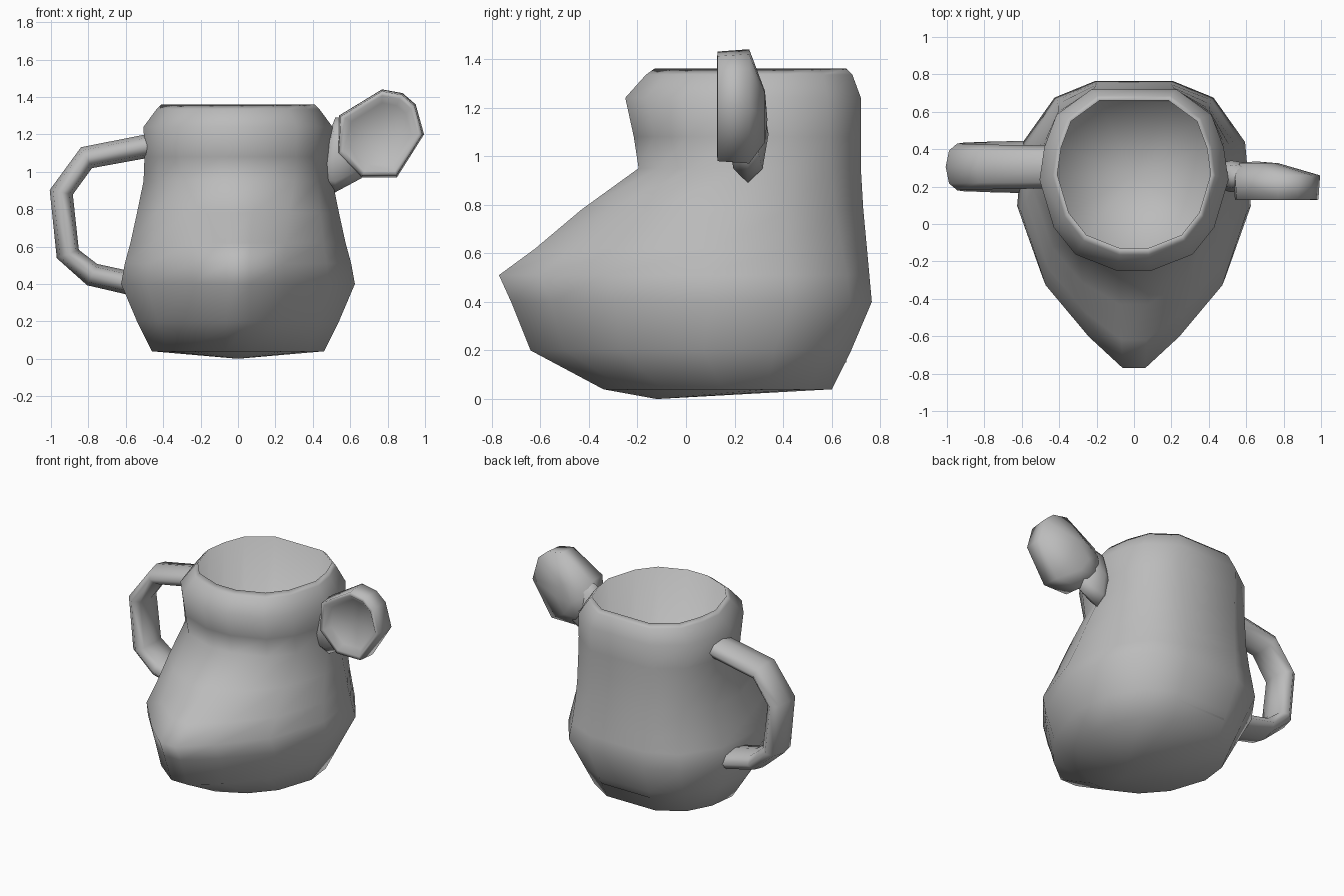
import bpy, bmesh, math
from mathutils import Vector

cube = bpy.data.objects.get("Cube")
if cube:
    bpy.data.objects.remove(cube, do_unlink=True)

grey = bpy.data.materials.new("clay_grey")
grey.use_nodes = True
COLOUR = (0.5, 0.5, 0.5, 1)
grey.diffuse_color = COLOUR
grey.node_tree.nodes["Principled BSDF"].inputs["Base Color"].default_value = COLOUR


def loft(name, rings, start=None, end=None, angle=85):
    """Skin equal-length rings; close each end with a fan to an apex or a flat cap."""
    bm = bmesh.new()
    loops = [[bm.verts.new(p) for p in ring] for ring in rings]
    n = len(loops[0])
    for a, b in zip(loops, loops[1:]):
        for i in range(n):
            j = (i + 1) % n
            bm.faces.new((a[i], a[j], b[j], b[i]))
    for loop, apex in ((loops[0], start), (loops[-1], end)):
        if apex:
            tip = bm.verts.new(apex)
            for i in range(n):
                bm.faces.new((loop[i], loop[(i + 1) % n], tip))
        else:
            bm.faces.new(loop)
    bmesh.ops.recalc_face_normals(bm, faces=bm.faces)
    mesh = bpy.data.meshes.new(name)
    bm.to_mesh(mesh)
    bm.free()
    mesh.materials.append(grey)
    ob = bpy.data.objects.new(name, mesh)
    bpy.context.collection.objects.link(ob)
    bpy.ops.object.select_all(action='DESELECT')
    ob.select_set(True)
    bpy.context.view_layer.objects.active = ob
    bpy.ops.object.shade_smooth_by_angle(angle=math.radians(angle))
    return ob


# Half outlines from front to back: (share of half width, share of depth)
ROUND = [(.18, 0), (.62, .09), (.85, .24), (1, .5), (.95, .68), (.82, .86), (.45, 1)]
SNOUT = [(.1, 0), (.4, .11), (.78, .29), (1, .55), (.95, .78), (.68, .94), (.33, 1)]


def head_ring(z, width, front, back, snout):
    half = []
    for r, s in zip(ROUND, SNOUT):
        x, t = Vector(r).lerp(Vector(s), snout)
        half.append((x * width, front + t * (back - front), z))
    return half + [(-x, y, z) for x, y, z in reversed(half)]


# Head-shaped cup: outside from base to rim, then down the straight inner wall
head_levels = [
    (.04, .46, -.34, .6, .4),
    (.2, .54, -.64, .68, .8),
    (.4, .625, -.72, .765, 1),
    (.51, .605, -.77, .755, 1),
    (.62, .575, -.62, .745, .8),
    (.78, .54, -.43, .73, .5),
    (.95, .505, -.195, .72, .1),
    (1.08, .5, -.215, .72, 0),
    (1.24, .505, -.25, .72, 0),
    (1.335, .435, -.165, .685, 0),
    (1.36, .41, -.13, .66, 0),
    (.15, .41, -.13, .66, 0),
]
loft("head_cup", [head_ring(*lv) for lv in head_levels],
     start=(0, -.12, 0), end=(0, .26, .12), angle=180)


# Handle: flattened tube swept along a bent path on the right
path = [Vector(p) for p in ((-.47, 1.14), (-.81, 1.075), (-.945, .89),
                            (-.91, .56), (-.78, .45), (-.58, .405))]
handle_rings = []
for i, p in enumerate(path):
    before, after = path[max(i - 1, 0)], path[min(i + 1, len(path) - 1)]
    along = (after - before).normalized()
    side = Vector((-along.y, along.x))
    depth = .115 + .005 * i
    ring = []
    for k in range(8):
        turn = math.tau * k / 8
        q = p + side * math.cos(turn) * .063
        ring.append((q.x, .305 + math.sin(turn) * depth, q.y))
    handle_rings.append(ring)
loft("handle", handle_rings)


# Ear: dished disc facing the front on the left, its back leaning to the head
EAR = [(.54, 1.3), (.77, 1.44), (.88, 1.42), (.95, 1.36), (.995, 1.2),
       (.85, .97), (.66, .97), (.53, 1.1)]
centre = Vector((.77, 1.2))


def ear_ring(y, scale, shift=0):
    pts = [centre + (Vector(p) - centre) * scale for p in EAR]
    return [(p.x - shift, y, p.y - shift * .4) for p in pts]


loft("ear", [ear_ring(.325, .45, .1), ear_ring(.26, 1), ear_ring(.13, .96),
             ear_ring(.128, .86), ear_ring(.165, .7)],
     start=(.65, .335, 1.15), end=(.77, .17, 1.2), angle=110)

# Ear stem: oval tube joining the ear to the head
stem_rings = []
for x, z, height, depth in ((.46, 1.03, .1, .07), (.52, 1.09, .2, .085), (.66, 1.13, .165, .06)):
    stem_rings.append([(x, .255 + math.cos(math.tau * k / 8) * depth,
                        z + math.sin(math.tau * k / 8) * height) for k in range(8)])
loft("ear_stem", stem_rings)
